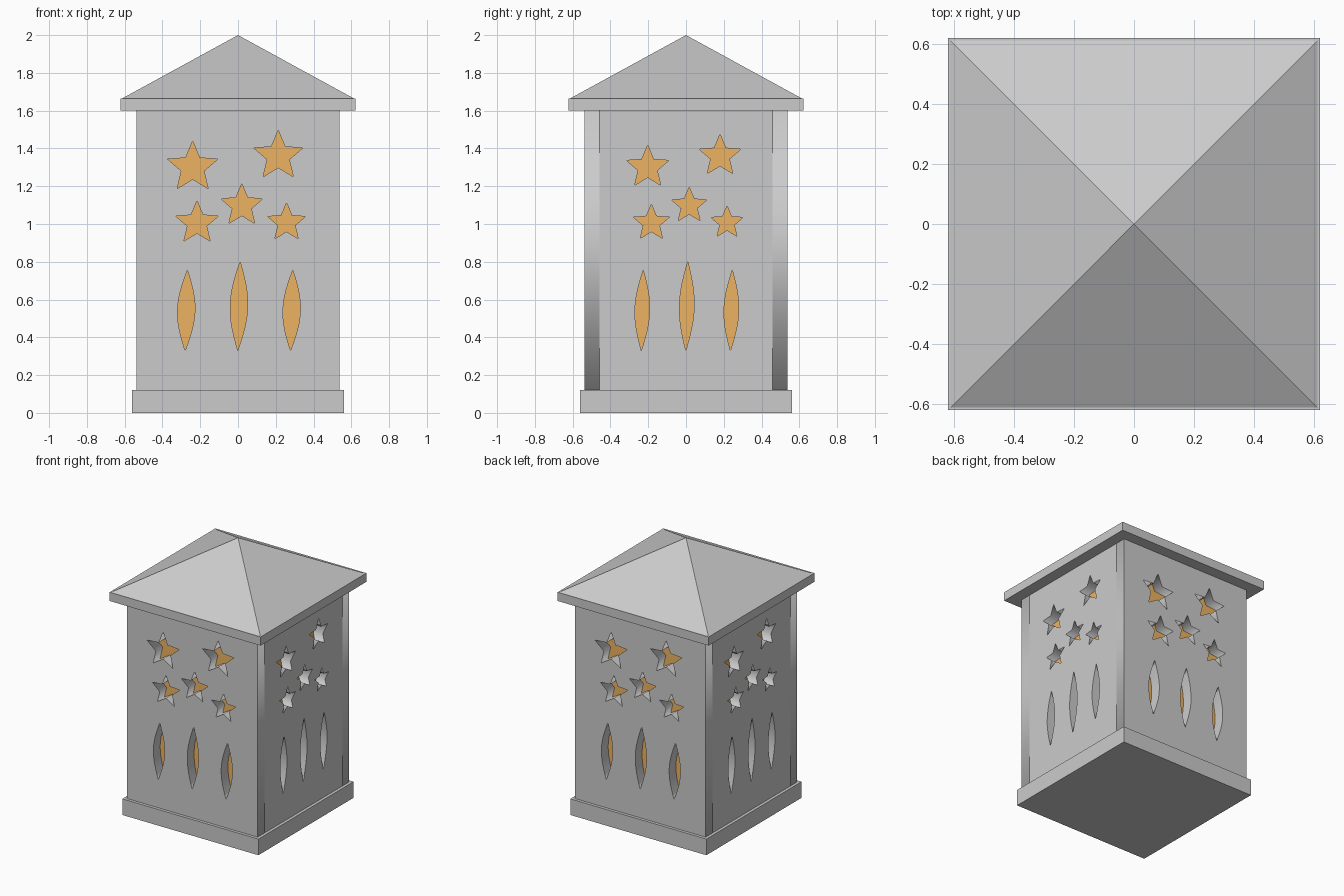
import bpy
from math import sin, cos, pi, radians

if "Cube" in bpy.data.objects:
    bpy.data.objects.remove(bpy.data.objects["Cube"])

STARS = [(-0.24, 1.30, 0.139), (0.213, 1.36, 0.136), (0.02, 1.097, 0.116),
         (-0.217, 1.005, 0.118), (0.257, 1.007, 0.105)]
SLOTS = [(-0.274, 0.33, 0.755), (0.005, 0.33, 0.80), (0.284, 0.33, 0.755)]
WALL, HALF, Z0, Z1 = 0.08, 0.538, 0.12, 1.60


def box(name, half, z0, z1):
    bpy.ops.mesh.primitive_cube_add(size=1, location=(0, 0, (z0 + z1) / 2))
    ob = bpy.context.object
    ob.name = name
    ob.scale = (2 * half, 2 * half, z1 - z0)
    return ob


def star(x, z, r, s):
    pts = []
    for i in range(10):
        a = pi / 2 + i * pi / 5
        q = r * s * (0.45 if i % 2 else 1)
        pts.append((x * s + q * cos(a), z + q * sin(a)))
    return pts


def slot(x, z0, z1, s, n=12):
    # leaf-shaped opening, pointed at both ends and leaning slightly
    def point(t, side):
        lean = 0.012 * (t - 0.5)
        return (s * (x + lean + side * 0.046 * sin(pi * t)), z0 + t * (z1 - z0))
    return ([point(i / n, 1) for i in range(n)] +
            [point(1 - i / n, -1) for i in range(n)])


def panel(name, half, s, angle):
    # filled outline with holes, extruded to wall thickness
    cu = bpy.data.curves.new(name, 'CURVE')
    cu.dimensions = '2D'
    cu.fill_mode = 'BOTH'
    cu.extrude = WALL / 2
    loops = [[(-half, Z0), (half, Z0), (half, Z1), (-half, Z1)]]
    loops += [star(*p, s) for p in STARS] + [slot(*p, s) for p in SLOTS]
    for pts in loops:
        sp = cu.splines.new('POLY')
        sp.points.add(len(pts) - 1)
        for p, (x, y) in zip(sp.points, pts):
            p.co = (x, y, 0, 1)
        sp.use_cyclic_u = True
    ob = bpy.data.objects.new(name, cu)
    bpy.context.collection.objects.link(ob)
    a, d = radians(angle), HALF - WALL / 2
    ob.rotation_euler = (pi / 2, 0, a)
    ob.location = (d * sin(a), -d * cos(a), 0)
    bpy.ops.object.select_all(action='DESELECT')
    ob.select_set(True)
    bpy.context.view_layer.objects.active = ob
    bpy.ops.object.convert(target='MESH')


# Base plinth and eaves slab
box("base", 0.56, 0, Z0)
box("eaves", 0.622, Z1, 1.665)

# Pierced walls: side walls fit between the front and back ones
INNER = HALF - WALL
for name, half, s, angle in [("front_wall", HALF, 1, 0), ("right_wall", INNER, 0.845, 90),
                             ("back_wall", HALF, 1, 180), ("left_wall", INNER, 0.845, 270)]:
    panel(name, half, s, angle)

# Glowing core behind the openings
core = box("glow_core", INNER - 0.002, Z0, Z1)
mat = bpy.data.materials.new("warm_glow")
mat.diffuse_color = (0.85, 0.45, 0.12, 1)
mat.use_nodes = True
mat.node_tree.nodes["Principled BSDF"].inputs["Base Color"].default_value = mat.diffuse_color
core.data.materials.append(mat)

# Pyramid roof
bpy.ops.mesh.primitive_cone_add(vertices=4, radius1=0.613 * 2 ** 0.5, depth=0.335,
                                location=(0, 0, 1.665 + 0.1675), rotation=(0, 0, pi / 4))
bpy.context.object.name = "roof"
